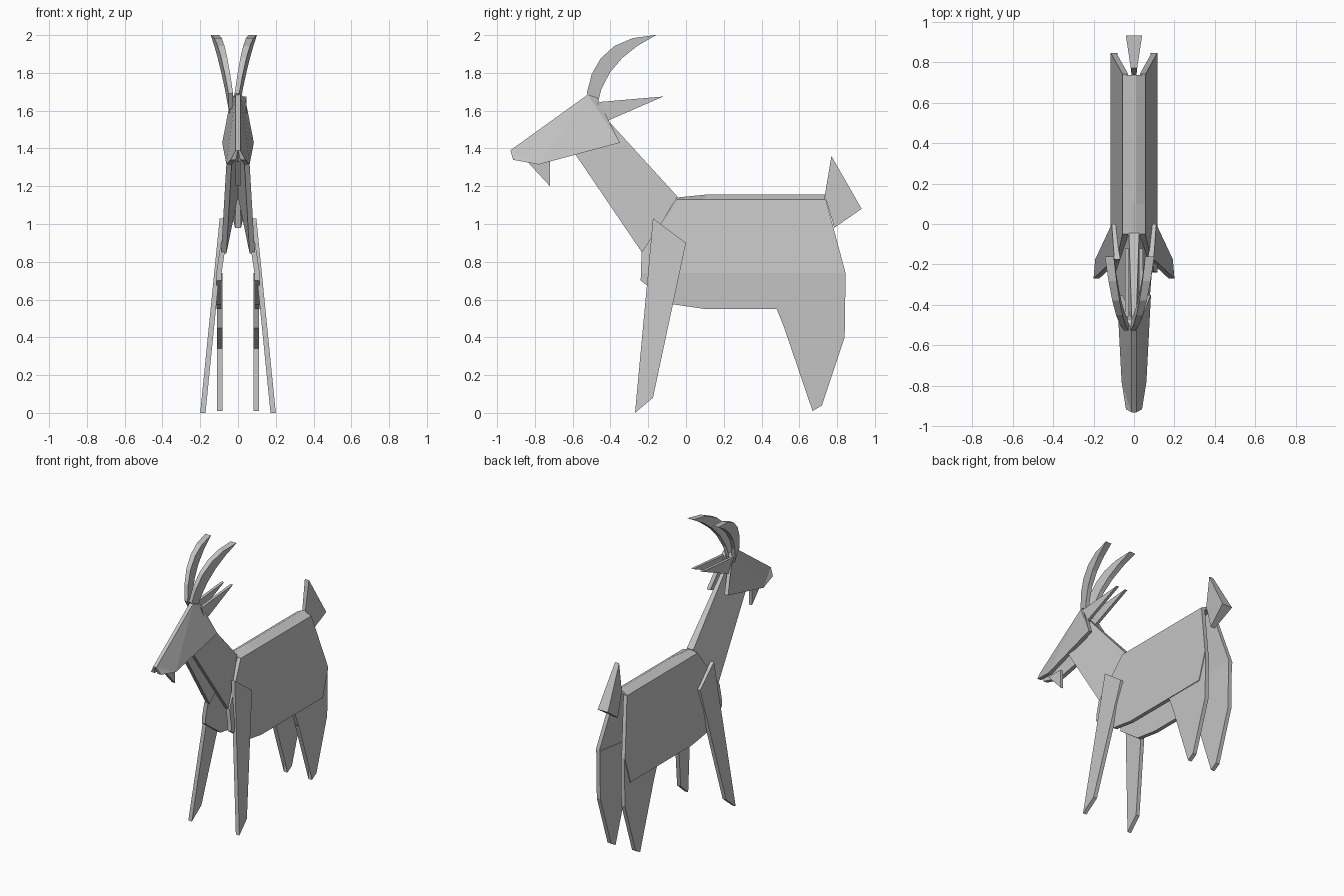
import bpy
import bmesh
from mathutils import Vector

cube = bpy.data.objects.get("Cube")
if cube:
    bpy.data.objects.remove(cube, do_unlink=True)

grey = bpy.data.materials.new("paper_grey")
grey.use_nodes = True
shade = .55
grey.diffuse_color = (shade, shade, shade, 1)
grey.node_tree.nodes["Principled BSDF"].inputs["Base Color"].default_value = grey.diffuse_color


def finish(name, bm, mirrored):
    """Turn the bmesh into a flat-shaded object, mirrored left to right if wanted."""
    bmesh.ops.recalc_face_normals(bm, faces=bm.faces)
    mesh = bpy.data.meshes.new(name)
    bm.to_mesh(mesh)
    bm.free()
    mesh.materials.append(grey)
    obj = bpy.data.objects.new(name, mesh)
    bpy.context.collection.objects.link(obj)
    if mirrored:
        mirror = obj.modifiers.new("mirror", 'MIRROR')
        mirror.use_mirror_merge = False
    return obj


def loft(name, rings, mirrored=False):
    """Flat-faced solid joining matching rings of points, closed at both ends."""
    bm = bmesh.new()
    loops = [[bm.verts.new(point) for point in ring] for ring in rings]
    for near, far in zip(loops, loops[1:]):
        for i in range(len(near)):
            bm.faces.new((near[i - 1], near[i], far[i], far[i - 1]))
    bm.faces.new(loops[0])
    bm.faces.new(loops[-1])
    return finish(name, bm, mirrored)


def sheets(name, outline, spread, thickness=.028, fold=None):
    """Mirrored pair of sheets: a side outline of (y, z), set out from the centre by a rule."""
    bm = bmesh.new()
    bm.faces.new([bm.verts.new((0, y, z)) for y, z in outline])
    if fold:
        bmesh.ops.bisect_plane(bm, geom=bm.verts[:] + bm.edges[:] + bm.faces[:],
                               plane_co=(0, 0, fold), plane_no=(0, 0, 1))
    else:
        bmesh.ops.triangulate(bm, faces=bm.faces[:])
    for vert in bm.verts:
        vert.co.x = spread(vert.co.y, vert.co.z)
    inner = bmesh.ops.extrude_face_region(bm, geom=bm.faces[:], use_keep_orig=True)
    for item in inner["geom"]:
        if isinstance(item, bmesh.types.BMVert):
            item.co.x = max(item.co.x - thickness, 0)
    return finish(name, bm, True)


# Body sides: upright below the fold, leaning together above it
body_fold = .74
body_width = .115
sheets("body_sides",
       [(-.05, 1.13), (.74, 1.13), (.845, body_fold), (.785, .55), (.1, .55),
        (-.07, .575), (-.24, .7), (-.235, .85)],
       lambda y, z: body_width - .15 * max(z - body_fold, 0), fold=body_fold)

# Folded ridge closing the back
ridge_width = .055
loft("body_ridge", [[(-ridge_width, y, 1.13), (-.01, y, top), (.01, y, top), (ridge_width, y, 1.13)]
                    for y, top in ((-.05, 1.14), (.1, 1.155), (.735, 1.155))])

# Neck, widening towards the throat
sheets("neck", [(-.46, 1.6), (-.045, 1.145), (-.23, .845), (-.6, 1.39)],
       lambda y, z: .18 - .12 * y - .14 * z)


# Head, widening below the sloping ridge of the face
def head_spread(y, z):
    drop = 2.06 + .72 * y - z
    return .01 + .12 * max(drop, 0) ** .5


sheets("head", [(-.93, 1.39), (-.52, 1.685), (-.47, 1.67), (-.35, 1.43), (-.78, 1.315), (-.915, 1.34)],
       head_spread)

# Legs: the front pair splays out towards the ground, the hind pair is upright
sheets("front_legs", [(-.175, 1.03), (0, .9), (-.07, .575), (-.175, .08), (-.27, 0), (-.2, .75)],
       lambda y, z: .2 - .1 * z)
sheets("hind_legs", [(.5, .7), (.845, body_fold), (.84, .4), (.72, .04), (.67, .01),
                     (.69, .34), (.52, .45), (.48, .55)],
       lambda y, z: .11)

# Ears and beard
sheets("ears", [(-.47, 1.645), (-.12, 1.675), (-.43, 1.54)],
       lambda y, z: .045, thickness=.02)
loft("beard", [[(x, -.84, 1.33), (x, -.72, 1.33), (x, -.72, 1.2)] for x in (-.012, .012)])

# Horns: a flat section swept along a curve, thinning to a broad tip
base, bend, tip = Vector((.016, -.5, 1.65)), Vector((.06, -.46, 1.93)), Vector((.1, -.16, 2))
depth = Vector((0, -.025, .04))
steps = 5
horn_rings = []
for step in range(steps + 1):
    t = step / steps
    centre = base.lerp(bend, t).lerp(bend.lerp(tip, t), t)
    across = Vector((.012 + .01 * t, 0, 0))
    along = depth * (1.02 - t ** 3)
    horn_rings.append([centre - across + along, centre + across + along,
                       centre + across - along, centre - across - along])
horns = loft("horns", horn_rings, mirrored=True)
horns.location.x = -.022

# Wedge tail, widest at the rear corner
tail = [(.77, 1.36, .016), (.93, 1.08, .04), (.785, .98, .016), (.735, 1.15, .012)]
loft("tail", [[(side * width, y, z) for y, z, width in tail] for side in (-1, 1)])
